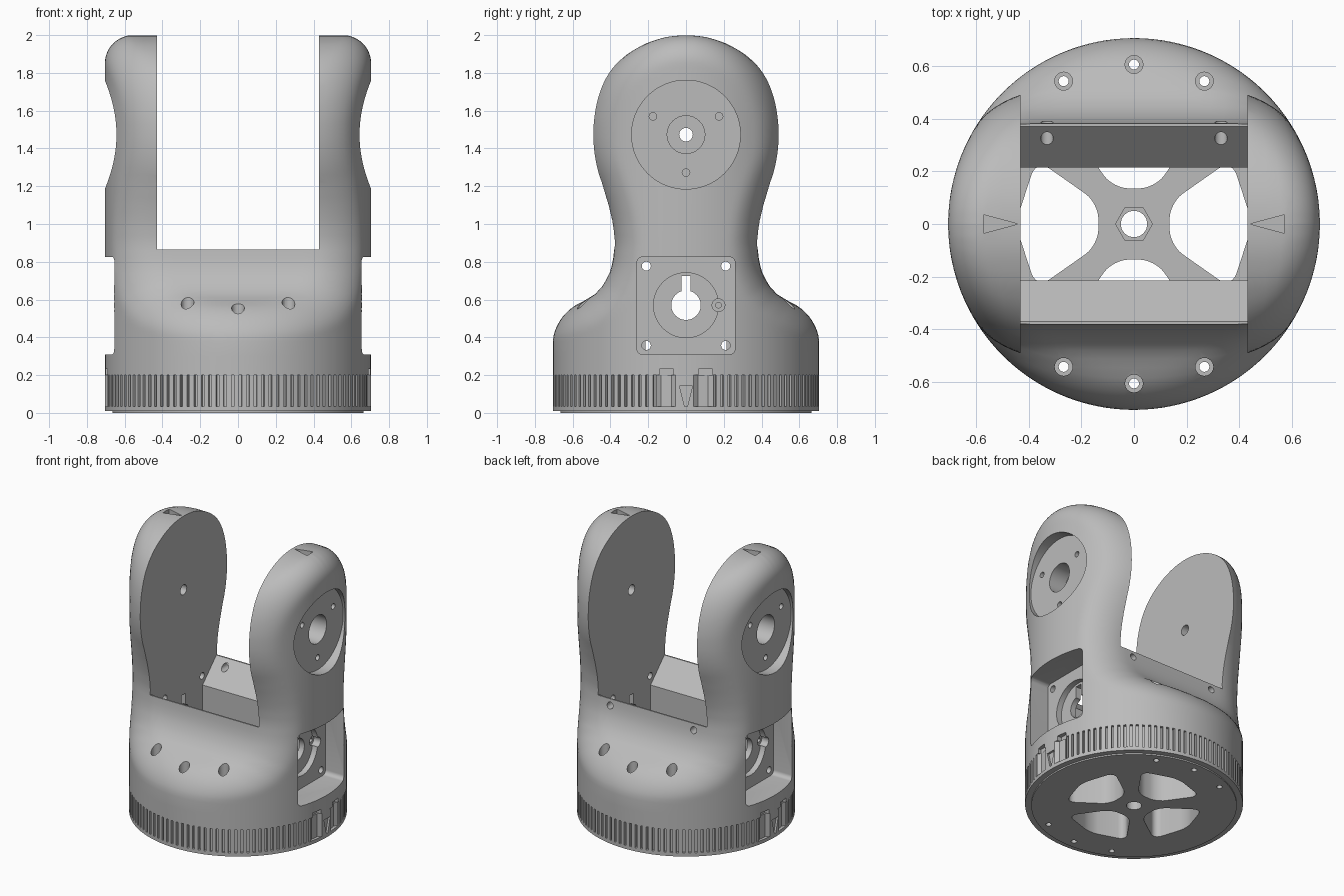
import bpy, bmesh, math

if "Cube" in bpy.data.objects:
    bpy.data.objects.remove(bpy.data.objects["Cube"])

RAD, FIL = 0.705, 0.15      # outer radius and edge rounding
HEAD_Z, HEAD_R = 1.473, 0.527

grey = bpy.data.materials.new("light_grey")
grey.diffuse_color = (0.5, 0.5, 0.5, 1)
grey.use_nodes = True
grey.node_tree.nodes["Principled BSDF"].inputs["Base Color"].default_value = grey.diffuse_color


def finish(name, bm):
    bmesh.ops.recalc_face_normals(bm, faces=bm.faces)
    me = bpy.data.meshes.new(name)
    bm.to_mesh(me)
    bm.free()
    me.materials.append(grey)
    ob = bpy.data.objects.new(name, me)
    bpy.context.collection.objects.link(ob)
    return ob


def circle(u, v, r, n=32, start=0.0):
    return [(u + r * math.cos(start + math.tau * i / n),
             v + r * math.sin(start + math.tau * i / n)) for i in range(n)]


def rect(u0, u1, v0, v1):
    return [(u0, v0), (u1, v0), (u1, v1), (u0, v1)]


def prism(name, pts, lo, hi, axis="z", bevel=0):
    """Extrude a 2D outline along an axis, optionally rounding its corners."""
    place = {"x": lambda u, v, h: (h, u, v),
             "y": lambda u, v, h: (u, h, v),
             "z": lambda u, v, h: (u, v, h)}[axis]
    bm = bmesh.new()
    a = [bm.verts.new(place(u, v, lo)) for u, v in pts]
    b = [bm.verts.new(place(u, v, hi)) for u, v in pts]
    n = len(pts)
    bm.faces.new(a)
    bm.faces.new(b[::-1])
    sides = []
    for i in range(n):
        j = (i + 1) % n
        bm.faces.new((a[i], b[i], b[j], a[j]))
        sides.append(bm.edges.get((a[i], b[i])))
    if bevel:
        bmesh.ops.bevel(bm, geom=sides, offset=bevel, segments=6, profile=0.5,
                        affect="EDGES", clamp_overlap=True)
    return finish(name, bm)


def activate(ob):
    bpy.ops.object.select_all(action="DESELECT")
    ob.select_set(True)
    bpy.context.view_layer.objects.active = ob


def cut(target, *args, **kw):
    tool = prism("cutter", *args, **kw)
    tool.hide_render = True
    mod = target.modifiers.new("cut", "BOOLEAN")
    mod.operation, mod.solver, mod.object = "DIFFERENCE", "EXACT", tool
    activate(target)
    bpy.ops.object.modifier_apply(modifier=mod.name)
    bpy.data.objects.remove(tool)


# Side profile: round head, narrow neck, flared shoulder (top to bottom)
profile = [(HEAD_R * math.cos(math.radians(a)), HEAD_Z + HEAD_R * math.sin(math.radians(a)))
           for a in range(90, -31, -6)]
profile += [(0.415, 1.1), (0.388, 1.0), (0.377, 0.9), (0.387, 0.8), (0.405, 0.74),
            (0.435, 0.68), (0.48, 0.63), (0.54, 0.592), (0.605, 0.565), (0.70, 0.53), (0.98, 0.44)]


def half_width(z):
    for (y0, z0), (y1, z1) in zip(profile, profile[1:]):
        if z1 <= z <= z0:
            return y0 + (y1 - y0) * (z0 - z) / (z0 - z1)
    return 0.0 if z > 1 else 1.2


def field(x, y, z, w):
    """Rounded intersection of the extruded profile and the cylinder."""
    best = 9.0
    for (y0, z0), (y1, z1) in zip(profile, profile[1:]):
        dy, dz = y1 - y0, z1 - z0
        t = max(0, min(1, ((y - y0) * dy + (z - z0) * dz) / (dy * dy + dz * dz)))
        best = min(best, math.hypot(y - y0 - t * dy, z - z0 - t * dz))
    p = (-best if y < w else best) + FIL
    c = math.hypot(x, y) - RAD + FIL
    return math.hypot(max(p, 0), max(c, 0)) + min(max(p, c), 0) - FIL


# Body shell, lofted through horizontal slices
levels = [0.2, 0.3, 0.38] + [0.41 + 0.02 * i for i in range(14)]
levels += [0.7 + 0.04 * i for i in range(20)]
levels += [HEAD_Z + HEAD_R * math.sin(math.radians(a)) for a in range(6, 89, 4)]
Q = 28
bm = bmesh.new()
rings = []
for z in levels:
    w = half_width(z)
    k = min(1, w / RAD)
    quarter = []
    for i in range(Q + 1):
        a = math.pi / 2 * i / Q
        dx, dy = math.cos(a), k * math.sin(a)
        lo, hi = 0.0, 1.2
        for _ in range(18):
            m = (lo + hi) / 2
            if field(m * dx, m * dy, z, w) < 0:
                lo = m
            else:
                hi = m
        quarter.append((lo * dx, lo * dy))
    loop = quarter + [(-x, y) for x, y in quarter[-2::-1]]
    loop += [(x, -y) for x, y in loop[-2:0:-1]]
    rings.append([bm.verts.new((x, y, z)) for x, y in loop])
N = len(rings[0])
for r0, r1 in zip(rings, rings[1:]):
    for i in range(N):
        j = (i + 1) % N
        bm.faces.new((r0[i], r0[j], r1[j], r1[i]))
bm.faces.new(rings[0][::-1])
bm.faces.new(rings[-1])
body = finish("yoke_body", bm)

# Gap between the arms and the chamfered cavity below it
cut(body, rect(-0.43, 0.43, 0.865, 2.2), -1, 1, axis="y")
cut(body, [(-0.215, 0.3), (0.215, 0.3), (0.215, 0.71), (0.372, 0.867), (0.372, 0.9),
           (-0.372, 0.9), (-0.372, 0.867), (-0.215, 0.71)], -0.43, 0.43, axis="x")

for s in (-1, 1):
    def side(pts, x0, x1, bevel=0):
        cut(body, [(s * u, v) for u, v in pts], s * x0, s * x1, axis="x", bevel=bevel)
    # Round bearing pocket in the arm
    side(circle(0, HEAD_Z, 0.288, 64), 0.63, 0.9)
    side(circle(0, HEAD_Z, 0.1), 0.5, 0.7)
    side(circle(0, HEAD_Z, 0.036, 20), 0.3, 0.7)
    for y, z in ((-0.175, 1.57), (0.175, 1.57), (0, 1.272)):
        side(circle(y, z, 0.02, 16), 0.52, 0.7)
    # Square motor pocket with shaft hole and screw holes
    side(rect(-0.26, 0.26, 0.31, 0.825), 0.51, 0.9, bevel=0.03)
    side(circle(0, 0.57, 0.172, 48), 0.47, 0.6)
    side(circle(0, 0.57, 0.078), 0.3, 0.6)
    side(rect(-0.024, 0.024, 0.6, 0.725), 0.3, 0.6)
    side(circle(0.172, 0.57, 0.034, 20), 0.455, 0.6)
    side(circle(0.172, 0.57, 0.015, 12), 0.3, 0.6)
    for y in (-0.21, 0.21):
        for z in (0.357, 0.777):
            side(circle(y, z, 0.024, 16), 0.3, 0.6)
    # Engraved pointer on top of the arm and notches above the base ring
    cut(body, [(s * 0.44, 0), (s * 0.57, -0.035), (s * 0.57, 0.035)], 1.965, 2.1)
    for y in (-0.103, 0.103):
        side(rect(y - 0.037, y + 0.037, 0.1, 0.232), 0.67, 0.9)
    # Lip holes on the back edge
    cut(body, circle(s * 0.33, 0.82, 0.024, 16), 0.25, 0.6, axis="y")

# Ribbed base ring with a plain patch on each side
outline = []
RIBS = 110
for i in range(RIBS):
    for f, r in ((0, RAD), (0.62, RAD), (0.63, 0.685), (0.99, 0.685)):
        a = math.tau * (i + f) / RIBS
        off = abs(math.asin(math.sin(a))) * RAD
        r = RAD if off < 0.065 else 0.685 if off < 0.14 else r
        outline.append((r * math.cos(a), r * math.sin(a)))
ring = prism("ribbed_ring", outline, 0.035, 0.2)
disc = prism("base_disc", circle(0, 0, RAD, 128), 0.01, 0.035)
foot = prism("base_foot", circle(0, 0, 0.665, 128), 0.0, 0.01)

# Engraved pointers on the ring
for s in (-1, 1):
    cut(ring, [(-0.035, 0.143), (0.035, 0.143), (0.006, 0.03), (-0.006, 0.03)],
        s * 0.69, s * 0.9, axis="x")

# Openings, hub and screw holes running through the whole base
window = [(0.135, -0.08), (0.37, -0.245), (0.45, 0), (0.37, 0.245), (0.135, 0.08)]
screws = [(x, t * y) for t in (-1, 1) for x, y in ((-0.267, 0.542), (0, 0.605), (0.267, 0.542))]
for part in (body, ring, disc, foot):
    for q in range(4):
        c, s = round(math.cos(q * math.pi / 2)), round(math.sin(q * math.pi / 2))
        cut(part, [(c * x - s * y, s * x + c * y) for x, y in window], -0.1, 0.31, bevel=0.06)
    cut(part, circle(0, 0, 0.05), -0.1, 0.4)
    for x, y in screws:
        cut(part, circle(x, y, 0.019, 16), -0.1, 0.8)
cut(body, circle(0, 0, 0.07, 6), 0.24, 0.4)
for x, y in screws:
    cut(body, circle(x, y, 0.034, 24), 0.48, 0.8)

for ob in (body, ring, disc, foot):
    activate(ob)
    bpy.ops.object.shade_smooth_by_angle(angle=math.radians(30))
